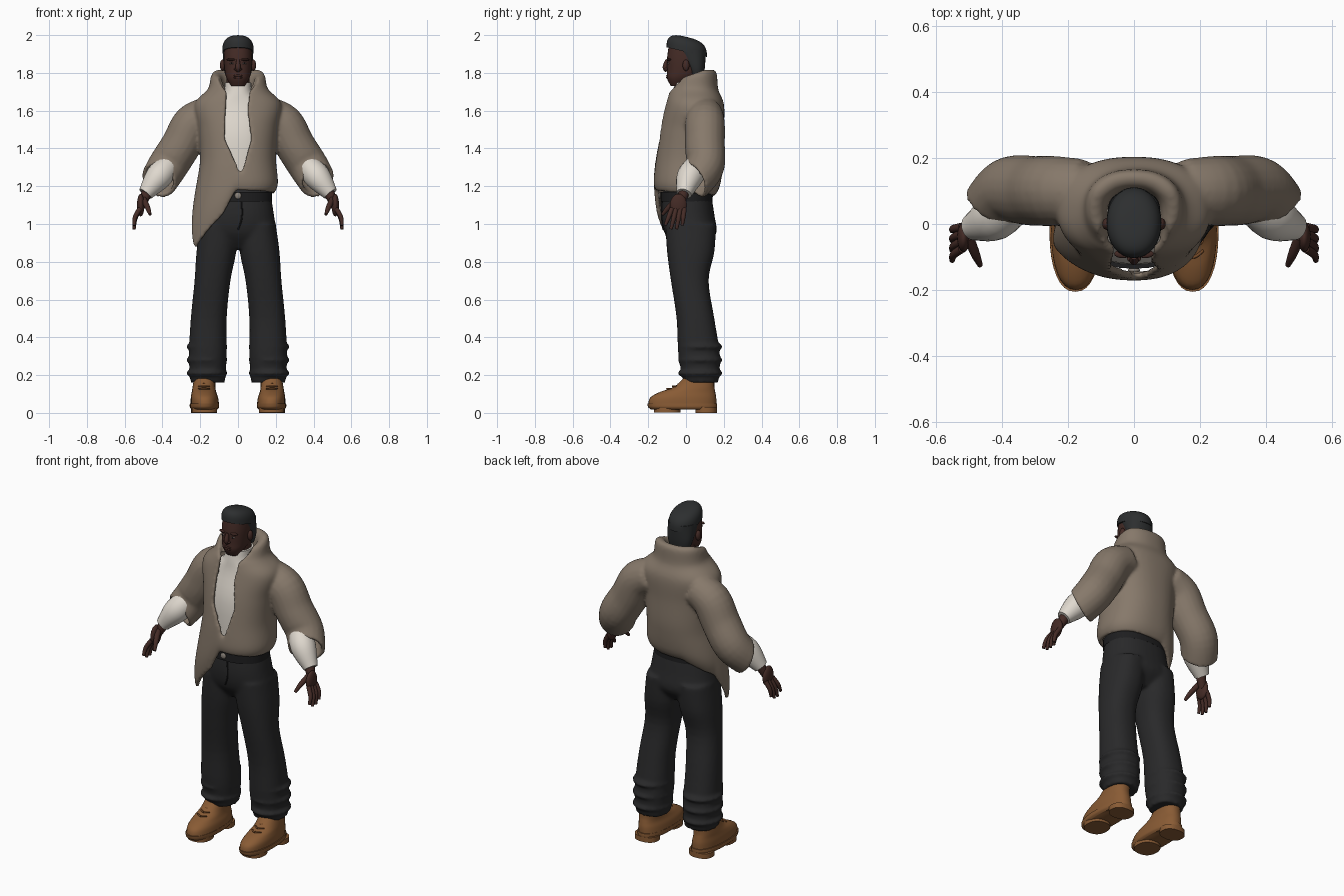
import bpy, bmesh, math
from mathutils import Vector, Matrix

if "Cube" in bpy.data.objects:
    bpy.data.objects.remove(bpy.data.objects["Cube"])


def material(name, *rgb):
    m = bpy.data.materials.new(name)
    m.use_nodes = True
    m.diffuse_color = (*rgb, 1)
    m.node_tree.nodes["Principled BSDF"].inputs["Base Color"].default_value = (*rgb, 1)
    return m


TAUPE = material("taupe cloth", .24, .19, .145)
WHITE = material("white knit", .74, .69, .62)
CHARCOAL = material("charcoal cloth", .022, .022, .023)
BLACK = material("black leather", .013, .013, .014)
BROWN = material("brown leather", .25, .105, .035)
LACE = material("dark brown lace", .17, .065, .02)
SKIN = material("dark skin", .058, .024, .019)
WOOL = material("dark grey wool", .026, .028, .029)
EYE = material("eye white", .35, .28, .25)
METAL = material("dull metal", .25, .22, .19)
BOTH = (1, -1)
ONE = (1,)
ACROSS, DEPTH, UP = Vector((1, 0, 0)), Vector((0, 1, 0)), Vector((0, 0, 1))


def spline(rows, steps):
    """Smooth curve through rows of numbers."""
    out = []
    last = len(rows) - 1
    for i in range(last):
        before, start, stop, after = rows[max(i - 1, 0)], rows[i], rows[i + 1], rows[min(i + 2, last)]
        for s in range(steps):
            t = s / steps
            out.append([q + t / 2 * (r - p + t * (2 * p - 5 * q + 4 * r - u + t * (3 * (q - r) + u - p)))
                        for p, q, r, u in zip(before, start, stop, after)])
    return out + [list(rows[-1])]


def lookup(keys, at):
    """Straight-line interpolation in a list of pairs."""
    if at <= keys[0][0]:
        return keys[0][1]
    for (a, first), (b, second) in zip(keys, keys[1:]):
        if at <= b:
            return first + (second - first) * (at - a) / (b - a)
    return keys[-1][1]


def power(value, p):
    return math.copysign(abs(value) ** (2 / p), value)


def skin(bm, rings, closed=True, caps=True):
    loops = [[bm.verts.new(point) for point in points] for points in rings]
    count = len(loops[0])
    for low, high in zip(loops, loops[1:]):
        for i in range(count if closed else count - 1):
            j = (i + 1) % count
            bm.faces.new((low[i], low[j], high[j], high[i]))
    if caps:
        bm.faces.new(loops[0][::-1])
        bm.faces.new(loops[-1])


def ring(centre, u, v, width, depth, p=2.3, segments=32):
    turns = [math.tau * i / segments for i in range(segments)]
    return [centre + u * width * power(math.cos(t), p) + v * depth * power(math.sin(t), p) for t in turns]


def stack(bm, rows, sides=ONE, steps=4):
    """Horizontal rings: z, x min, x max, y min, y max."""
    for side in sides:
        skin(bm, [ring(Vector((side * (a + b) / 2, (c + d) / 2, z)), ACROSS, DEPTH, (b - a) / 2, (d - c) / 2)
                  for z, a, b, c, d in spline(rows, steps)])


def column(bm, rows):
    """Centred rings: z, half width, y min, y max."""
    stack(bm, [(z, -w, w, front, back) for z, w, front, back in rows])


def slab(bm, low, high, outline, sides=ONE):
    stack(bm, [(low, *outline), (high, *outline)], sides, steps=1)


def tube(bm, rows, sides=ONE, mouth=None, caps=True):
    """Round rings along a path: x, y, z, radius; mouth tilts the last ring."""
    for side in sides:
        path = spline(rows, 5)
        centres = [Vector((side * x, y, z)) for x, y, z, r in path]
        last = len(path) - 1
        rings = []
        for i, centre in enumerate(centres):
            along = (centres[min(i + 1, last)] - centres[max(i - 1, 0)]).normalized()
            if mouth:
                target = Vector((side * mouth[0], *mouth[1:])).normalized()
                along = along.lerp(target, (i / last) ** 4).normalized()
            ref = UP if abs(along.y) > .95 else DEPTH
            v = (ref - along * ref.dot(along)).normalized()
            rings.append(ring(centre, v.cross(along), v, path[i][3], path[i][3], p=2, segments=20))
        skin(bm, rings, caps=caps)


def ball(bm, centre, radii, sides=ONE):
    x, y, z = centre
    for side in sides:
        shape = Matrix.Translation((side * x, y, z)) @ Matrix.Diagonal((*radii, 1))
        bmesh.ops.create_uvsphere(bm, u_segments=20, v_segments=12, radius=1, matrix=shape)


def finish(name, bm, mat, voxel=0, thick=0):
    bmesh.ops.recalc_face_normals(bm, faces=bm.faces)
    mesh = bpy.data.meshes.new(name)
    bm.to_mesh(mesh)
    bm.free()
    mesh.materials.append(mat)
    ob = bpy.data.objects.new(name, mesh)
    bpy.context.collection.objects.link(ob)
    bpy.ops.object.select_all(action='DESELECT')
    ob.select_set(True)
    bpy.context.view_layer.objects.active = ob
    bpy.ops.object.shade_smooth_by_angle(angle=.8)
    if thick:
        mod = ob.modifiers.new("thickness", 'SOLIDIFY')
        mod.thickness, mod.offset = thick, 0
    if voxel:
        mod = ob.modifiers.new("blend", 'REMESH')
        mod.mode, mod.voxel_size, mod.use_smooth_shade = 'VOXEL', voxel, True
        mod = ob.modifiers.new("soften", 'SMOOTH')
        mod.factor, mod.iterations = .5, 6


# Jacket: open shell with a rolled collar and long right front hem, blended with wide sleeves
BODY = [(1.17, .18, -.15, .14), (1.22, .2, -.16, .17), (1.35, .19, -.15, .19), (1.5, .2, -.13, .19),
        (1.63, .22, -.1, .19), (1.71, .15, -.08, .16), (1.8, .13, -.05, .15), (1.79, .1, -.05, .12), (1.71, .09, -.05, .11)]
LEFT_EDGE = [(1.2, -.02), (1.27, .02), (1.45, .07), (1.6, .05), (1.7, .06), (1.8, .1)]
RIGHT_EDGE = [(1.2, .01), (1.3, 0), (1.45, -.07), (1.7, -.06), (1.8, -.1)]
HEM = [(0, 1.18), (200, 1.15), (260, 1.05), (290, .87), (340, 1.05), (360, 1.2)]
COLLAR_SLOPE = [(-.05, .5), (.1, 1)]
bm = bmesh.new()
shell = []
for z, width, front, back in spline(BODY, 7):
    def turn(x):
        return math.copysign(math.asin(min(1, abs(x) / width) ** 1.15), x)
    start, stop = turn(lookup(LEFT_EDGE, z)), math.tau + turn(lookup(RIGHT_EDGE, z))
    line = []
    for i in range(73):
        t = start + (stop - start) * i / 72
        drop = 1.17 - lookup(HEM, math.degrees(t))
        fall = max(0, 1.3 - z) / .13
        flare = 1 + 1.1 * fall * max(0, drop)
        y = (front + back) / 2 - (back - front) / 2 * power(math.cos(t), 2.3)
        height = z - fall * drop
        if z > 1.7:
            height = 1.7 + (z - 1.7) * lookup(COLLAR_SLOPE, y)
        line.append((width * flare * power(math.sin(t), 2.3), y, height))
    shell.append(line)
skin(bm, shell, closed=False, caps=False)
tube(bm, [(.15, .1, 1.58, .085), (.24, .1, 1.53, .095), (.3, .1, 1.42, .095), (.37, .1, 1.31, .095), (.42, .05, 1.23, .09)],
     BOTH, mouth=(.45, -.8, -.4), caps=False)
finish("jacket", bm, TAUPE, voxel=.009, thick=.022)

# Knit shirt with a high neck, and forearm sleeves
bm = bmesh.new()
column(bm, [(1.19, .16, -.12, .12), (1.45, .17, -.12, .16), (1.62, .15, -.08, .15), (1.69, .08, -.07, .1), (1.75, .07, -.06, .09)])
tube(bm, [(.36, .07, 1.32, .06), (.42, .02, 1.25, .07), (.49, -.01, 1.16, .04)], BOTH)
finish("knit_shirt", bm, WHITE)

# Trousers: hips and two baggy legs, with folds piled up above the cuffs
bm = bmesh.new()
column(bm, [(1.18, .17, -.12, .13), (1.05, .19, -.13, .15), (.95, .2, -.11, .16), (.87, .15, -.05, .1)])
stack(bm, [(1, 0, .2, -.11, .16), (.85, .01, .22, -.1, .15), (.7, .04, .23, -.08, .12), (.5, .06, .25, -.05, .15),
           (.3, .06, .26, -.04, .18), (.16, .07, .25, -.01, .17)], BOTH)
for z in (.21, .28, .35):
    ball(bm, (.165, .075, z), (.11, .12, .03), BOTH)
finish("trousers", bm, CHARCOAL, voxel=.01)

# Belt with fly seam, and its buckle
bm = bmesh.new()
slab(bm, 1.12, 1.17, (-.18, .18, -.135, .14))
tube(bm, [(.02, -.13, 1.12, .004), (.02, -.128, 1.03, .004), (0, -.12, .97, .004)])
finish("belt", bm, BLACK)
bm = bmesh.new()
ball(bm, (0, -.14, 1.15), (.018, .008, .018))
finish("belt_buckle", bm, METAL)

# Boots: uppers, welted soles with tread and heel, laces
bm = bmesh.new()
stack(bm, [(.04, .1, .25, -.2, .16), (.08, .105, .25, -.19, .16), (.11, .115, .245, -.14, .155),
           (.14, .12, .24, -.06, .15), (.2, .12, .23, 0, .15)], BOTH)
finish("boot_uppers", bm, BROWN)
bm = bmesh.new()
stack(bm, [(.018, .11, .245, -.185, .16), (.03, .1, .255, -.2, .165), (.05, .1, .255, -.205, .165)], BOTH)
slab(bm, .003, .03, (.11, .245, -.17, -.03), BOTH)
slab(bm, 0, .03, (.11, .25, .05, .165), BOTH)
finish("boot_soles", bm, BROWN)
bm = bmesh.new()
for i in range(3):
    y, z = -.1 + .03 * i, .128 + .012 * i
    tube(bm, [(.15, y + .02, z, .004), (.18, y, z, .005), (.21, y + .02, z, .004)], BOTH)
finish("boot_laces", bm, LACE)

# Hands: wrist, flat palm, four spread fingers and a thumb
bm = bmesh.new()
tube(bm, [(.48, -.01, 1.17, .03), (.51, -.03, 1.1, .02)], BOTH)
ball(bm, (.515, -.04, 1.1), (.02, .045, .06), BOTH)
for i in range(4):
    root = Vector((.52, -.075 + .022 * i, 1.08))
    tip = Vector((.55, -.11 + .03 * i, .97 + .01 * (i - 1.5) ** 2))
    knuckle = root.lerp(tip, .5) + ACROSS * .01
    tube(bm, [(*root, .013), (*knuckle, .012), (*tip, .008)], BOTH)
tube(bm, [(.5, -.04, 1.13, .016), (.48, -.09, 1.09, .014), (.465, -.125, 1.05, .008)], BOTH)
finish("hands", bm, SKIN)

# Head with neck, nose, ears, brows and lips
bm = bmesh.new()
slab(bm, 1.7, 1.8, (-.06, .06, -.04, .08))
column(bm, [(1.73, .035, -.08, -.03), (1.77, .06, -.1, .04), (1.81, .07, -.1, .08), (1.88, .075, -.1, .1), (1.95, .07, -.09, .09)])
tube(bm, [(0, -.1, 1.87, .008), (0, -.11, 1.83, .014), (0, -.1, 1.81, .01)])
ball(bm, (.012, -.105, 1.82), (.009, .009, .007), BOTH)
ball(bm, (.082, 0, 1.84), (.014, .018, .03), BOTH)
ball(bm, (.034, -.09, 1.87), (.026, .013, .007), BOTH)
for z in (1.775, 1.785):
    ball(bm, (0, -.098, z), (.023, .007, .006))
finish("head", bm, SKIN)
bm = bmesh.new()
ball(bm, (.034, -.094, 1.85), (.012, .006, .004), BOTH)
finish("eyes", bm, EYE)
bm = bmesh.new()
ball(bm, (.034, -.098, 1.85), (.005, .004, .004), BOTH)
finish("irises", bm, BLACK)

# Short hair at the back, and a tilted flat-topped cap
bm = bmesh.new()
column(bm, [(1.77, .06, .03, .09), (1.83, .077, 0, .1), (1.92, .08, -.06, .105)])
finish("hair", bm, WOOL)
bm = bmesh.new()
slope = Vector((0, 1, -.24)).normalized()
dome = []
for i in range(13):
    t = math.radians(88) * i / 12
    size, rise = power(math.cos(t), 3), power(math.sin(t), 3)
    dome.append(ring(Vector((0, .004, 1.91 + .08 * rise)), ACROSS, slope, .083 * size, .11 * size, p=2.1))
skin(bm, dome)
finish("cap", bm, WOOL)
